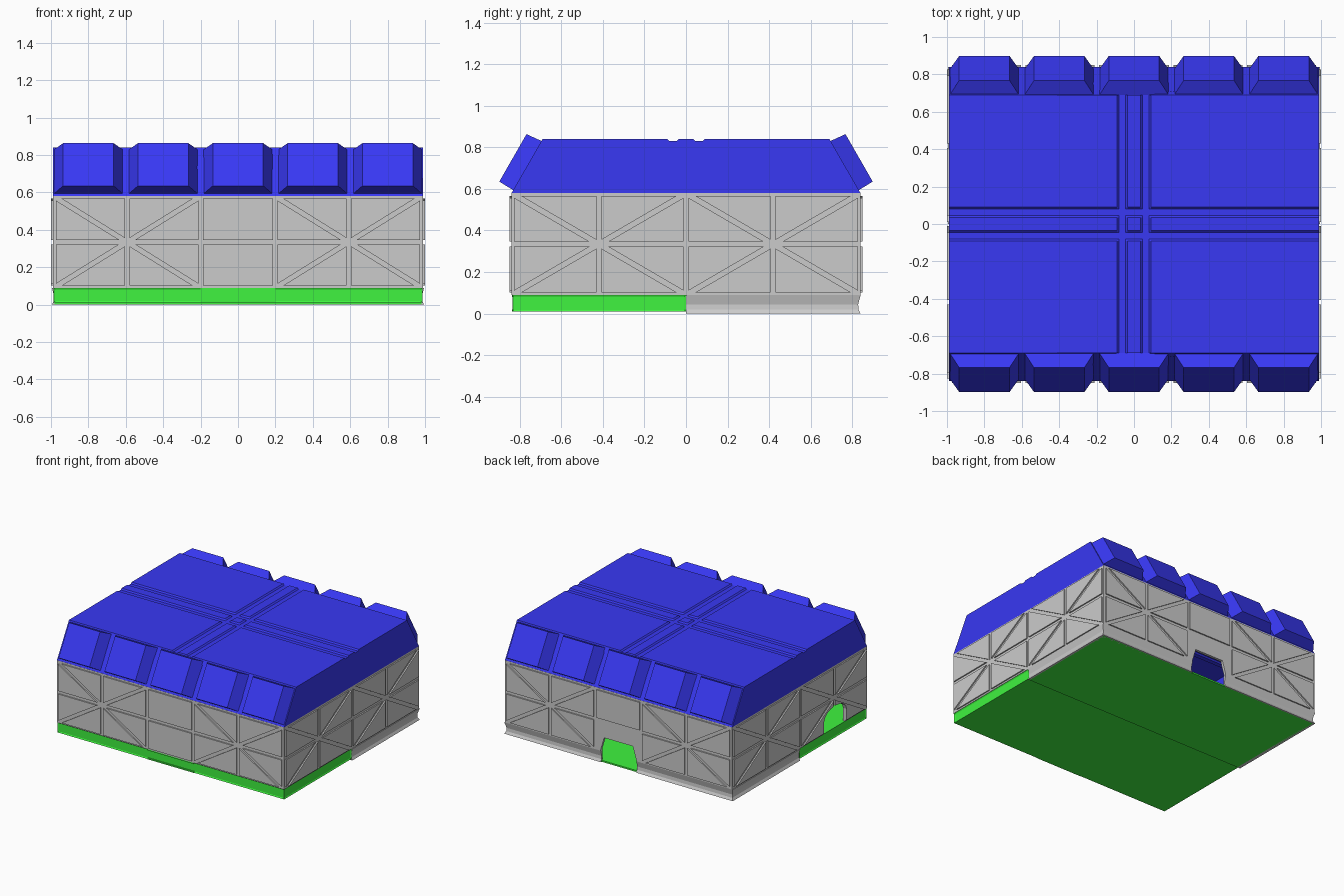
import bpy, bmesh, math
from mathutils import Vector

if "Cube" in bpy.data.objects:
    bpy.data.objects.remove(bpy.data.objects["Cube"])

def material(name, col):
    m = bpy.data.materials.new(name)
    m.diffuse_color = col
    m.use_nodes = True
    m.node_tree.nodes["Principled BSDF"].inputs["Base Color"].default_value = m.diffuse_color
    return m

BLUE = material("roof_blue", (0.04, 0.04, 0.9, 1))
GREEN = material("base_green", (0.05, 0.9, 0.05, 1))

def finish(name, bm, mat=None):
    bmesh.ops.recalc_face_normals(bm, faces=bm.faces)
    me = bpy.data.meshes.new(name)
    bm.to_mesh(me)
    bm.free()
    ob = bpy.data.objects.new(name, me)
    bpy.context.collection.objects.link(ob)
    if mat:
        me.materials.append(mat)
    return ob

def loft(bm, a, b, caps=True):
    """Join two matching loops of points, optionally capping both ends."""
    va = [bm.verts.new(p) for p in a]
    vb = [bm.verts.new(p) for p in b]
    n = len(va)
    for i in range(n):
        j = (i + 1) % n
        bm.faces.new((va[i], va[j], vb[j], vb[i]))
    if caps:
        bm.faces.new(va)
        bm.faces.new(vb)

def box(bm, x0, x1, y0, y1, z0, z1):
    ring = [(x0, y0), (x1, y0), (x1, y1), (x0, y1)]
    loft(bm, [(x, y, z0) for x, y in ring], [(x, y, z1) for x, y in ring])

# --- green base: raised front slab with inset sides, thin rear floor
bm = bmesh.new()
box(bm, -.987, .987, -.835, 0, .01, .09)
bmesh.ops.recalc_face_normals(bm, faces=bm.faces)
sides = [f for f in bm.faces if f.normal.y < -.9 or abs(f.normal.x) > .9]
bmesh.ops.inset_individual(bm, faces=sides, thickness=.012, depth=-.005)
finish("front_base", bm, GREEN)

bm = bmesh.new()
box(bm, -.98, .98, -.0, .83, 0, .012)
finish("rear_floor", bm, GREEN)

bm = bmesh.new()
for z in (.01, .08):
    box(bm, -.2, .2, -.838, -.82, z, z + .01)
finish("front_sill", bm, GREEN)

# --- grey wall ring
bm = bmesh.new()
T = .02
X, Y = .99, .84
Z0, Z1 = .09, .58
outer = [(-X, -Y), (X, -Y), (X, Y), (-X, Y)]
inner = [(x - math.copysign(T, x), y - math.copysign(T, y)) for x, y in outer]
rows = [[bm.verts.new((x, y, z)) for x, y in r]
        for r, z in ((outer, Z0), (outer, Z1), (inner, Z1), (inner, Z0))]
for k in range(4):
    a, b = rows[k], rows[(k + 1) % 4]
    for i in range(4):
        j = (i + 1) % 4
        bm.faces.new((a[i], a[j], b[j], b[i]))
walls = finish("walls", bm)

# --- grey skirt round the rear half, pinched at mid height
bm = bmesh.new()
section = [(0, .09), (-.012, .045), (-.01, .02), (0, 0), (-.025, 0), (-.025, .09)]
path = [(-1, 0), (-1, 1), (1, 1), (1, 0)]
rings = [[bm.verts.new((sx * (.995 + o), sy * (.84 + o), z)) for o, z in section]
         for sx, sy in path]
for a, b in zip(rings, rings[1:]):
    for i in range(6):
        j = (i + 1) % 6
        bm.faces.new((a[i], a[j], b[j], b[i]))
bm.faces.new(rings[0])
bm.faces.new(rings[-1])
skirt = finish("rear_skirt", bm)

# --- raised wall panels, separated by narrow channels
G = .012

def shrink(tri):
    """Inset a triangle by G, scaling about its incentre."""
    a, b, c = [Vector(p) for p in tri]
    la, lb, lc = (b - c).length, (c - a).length, (a - b).length
    centre = (a * la + b * lb + c * lc) / (la + lb + lc)
    s = (la + lb + lc) / 2
    r = math.sqrt(s * (s - la) * (s - lb) * (s - lc)) / s
    return [centre + (p - centre) * (1 - G / r) for p in (a, b, c)]

def wall_panels(name, along, normal, dist, braced, plain=()):
    bm = bmesh.new()
    d, n = Vector(along), Vector(normal)
    za, zb = .09, .578
    zm = (za + zb) / 2
    polys = []
    for a, b in braced:
        c = (a + b) / 2
        for u in (a, b):
            for z in (za, zb):
                polys.append(shrink([(c, zm), (u, z), (c, z)]))
                polys.append(shrink([(c, zm), (u, z), (u, zm)]))
    for a, b, lo, hi in plain:
        polys.append([(a + G, lo + G), (b - G, lo + G), (b - G, hi - G), (a + G, hi - G)])
    for poly in polys:
        at = lambda off: [d * p[0] + n * off + Vector((0, 0, p[1])) for p in poly]
        loft(bm, at(dist - .008), at(dist + .01))
    return finish(name, bm)

long_bays = [(-.985, -.2), (.2, .985)]
short_bays = [(-.838, 0), (0, .838)]
upper, lower = (-.2, .2, .334, .578), (-.2, .2, .09, .334)
wall_panels("front_panels", (1, 0, 0), (0, -1, 0), Y, long_bays, [upper, lower])
wall_panels("back_panels", (1, 0, 0), (0, 1, 0), Y, long_bays, [upper])
wall_panels("right_panels", (0, 1, 0), (1, 0, 0), X, short_bays)
left = wall_panels("left_panels", (0, 1, 0), (-1, 0, 0), X, short_bays)

# --- door openings: tapered at the back, arched on the left
bm = bmesh.new()
door = [(-.155, -.05), (.155, -.05), (.155, .1), (.125, .2), (-.125, .2), (-.155, .1)]
loft(bm, [(x, .75, z) for x, z in door], [(x, .95, z) for x, z in door])
back_cut = finish("back_door_cutter", bm)

bm = bmesh.new()
arch = [(-.57, .08), (-.29, .08)]
arch += [(-.43 + .14 * math.cos(t), .19 + .08 * math.sin(t))
         for t in [math.pi * i / 8 for i in range(9)]]
loft(bm, [(-.9, y, z) for y, z in arch], [(-1.1, y, z) for y, z in arch])
left_cut = finish("left_door_cutter", bm)

for ob, cut in ((walls, back_cut), (skirt, back_cut), (walls, left_cut), (left, left_cut)):
    m = ob.modifiers.new("opening", 'BOOLEAN')
    m.operation = 'DIFFERENCE'
    m.solver = 'EXACT'
    m.object = cut
for cut in (back_cut, left_cut):
    cut.hide_render = True
    cut.hide_set(True)

# --- roof: hollow, sloped front and back, crossed pairs of grooves on top
bm = bmesh.new()
half = [.035, .045, .08, .09]
mid = [-v for v in reversed(half)] + half
xs, ys = [-X] + mid + [X], [-.69] + mid + [.69]
groove = lambda v: .04 < abs(v) < .085
top = [[bm.verts.new((x, y, .84 - (.01 if groove(x) or groove(y) else 0)))
        for y in ys] for x in xs]
for i in range(len(xs) - 1):
    for j in range(len(ys) - 1):
        bm.faces.new((top[i][j], top[i + 1][j], top[i + 1][j + 1], top[i][j + 1]))
eave = {(sx, sy): bm.verts.new((sx * X, sy * Y, .578)) for sx in (-1, 1) for sy in (-1, 1)}
for sx, row in ((-1, top[0]), (1, top[-1])):
    bm.faces.new([eave[sx, -1]] + row + [eave[sx, 1]])
for sy, k in ((-1, 0), (1, -1)):
    bm.faces.new([eave[-1, sy]] + [col[k] for col in top] + [eave[1, sy]])
finish("roof", bm, BLUE)

# --- bevelled blocks along both roof slopes
bm = bmesh.new()
for s in (-1, 1):
    for i in range(5):
        cx = -.8 + .4 * i
        rect = lambda w, lo, hi: [(cx - w, s * lo[0], lo[1]), (cx + w, s * lo[0], lo[1]),
                                  (cx + w, s * hi[0], hi[1]), (cx - w, s * hi[0], hi[1])]
        loft(bm, rect(.185, (.828, .592), (.69, .828)),
             rect(.135, (.898, .635), (.767, .863)))
finish("roof_blocks", bm, BLUE)
